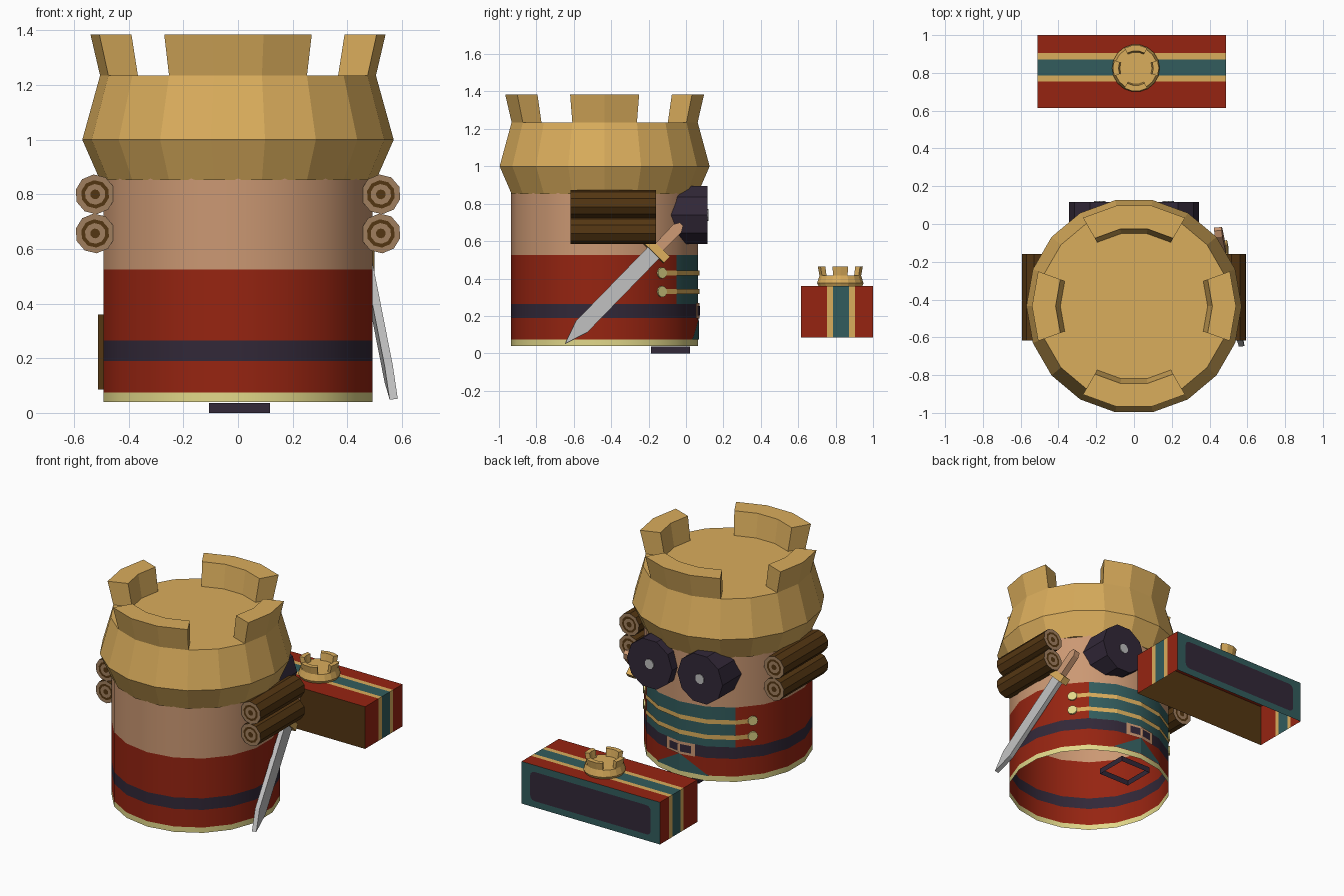
import bpy, bmesh, math
from mathutils import Vector, Matrix

if "Cube" in bpy.data.objects:
    bpy.data.objects.remove(bpy.data.objects["Cube"])

def srgb(r, g, b):
    return [((c / 255 + 0.055) / 1.055) ** 2.4 for c in (r, g, b)] + [1]

COL = {}
for n, c in dict(gold=(218, 173, 92), red=(150, 36, 17), teal=(50, 92, 93), skin=(203, 152, 115),
                 dark=(50, 40, 56), pale=(226, 216, 138), bark=(84, 54, 18),
                 wood=(160, 127, 95), steel=(190, 190, 190)).items():
    COL[n] = bpy.data.materials.new(n)
    COL[n].diffuse_color = srgb(*c)

CY, R = -0.435, 0.5          # tower axis and radius

def make(name, bm, *mats, smooth=None, normals=True):
    if normals:
        bmesh.ops.recalc_face_normals(bm, faces=bm.faces)
    me = bpy.data.meshes.new(name)
    bm.to_mesh(me)
    bm.free()
    ob = bpy.data.objects.new(name, me)
    bpy.context.collection.objects.link(ob)
    for m in mats:
        me.materials.append(COL[m])
    if smooth:
        bpy.ops.object.select_all(action='DESELECT')
        ob.select_set(True)
        bpy.context.view_layer.objects.active = ob
        bpy.ops.object.shade_smooth_by_angle(angle=math.radians(smooth))
    return ob

def polar(r, deg, z, c=(0, 0)):
    a = math.radians(deg)
    return (c[0] + r * math.cos(a), c[1] + r * math.sin(a), z)

def grid(bm, rows, closed=False):
    """Skin rows of points with quads; returns the new faces."""
    vs = [[bm.verts.new(p) for p in row] for row in rows]
    n = len(rows[0])
    return vs, [bm.faces.new((a[i], a[(i + 1) % n], b[(i + 1) % n], b[i]))
                for a, b in zip(vs, vs[1:]) for i in range(n if closed else n - 1)]

# --- body: open 18-sided tube, coloured by height and by the coat front
bm = bmesh.new()
levels = [0.04, 0.075, 0.19, 0.265, 0.525, 0.87]
_, faces = grid(bm, [[polar(R, 10 + 20 * i, z, (0, CY)) for i in range(18)] for z in levels], True)
for k, f in enumerate(faces):
    ring, seg = divmod(k, 18)
    f.material_index = (0, 1, 2, 1, 3)[ring]
    if ring == 3 and 2 <= seg <= 5:
        f.material_index = 4
make("body", bm, "pale", "red", "dark", "skin", "teal", smooth=30, normals=False)

# --- thin plates following the facets of the body
def surf(deg, z, off):
    d = (deg - 10) % 20 - 10
    return polar(R * math.cos(math.radians(10)) / math.cos(math.radians(d)) + off, deg, z, (0, CY))

def patch(name, a0, a1, step, bottom, top, mat, off):
    bm = bmesh.new()
    angs = range(a0, a1 + 1, step)
    grid(bm, [[surf(a, bottom, off) for a in angs],
              [surf(a, top(a) if callable(top) else top, off) for a in angs]])
    make(name, bm, mat, normals=False)

patch("coat_tail_opening", 68, 112, 2, 0.075, lambda a: 0.188 - abs(a - 90) / 22 * 0.112, "teal", 0.004)
patch("buckle_frame", 78, 102, 4, 0.187, 0.268, "skin", 0.006)
patch("buckle_inside", 81, 99, 3, 0.203, 0.252, "dark", 0.009)
patch("buckle_pin", 89, 91, 1, 0.203, 0.252, "skin", 0.011)

def cylinder(bm, r, depth, n, mtx):
    bmesh.ops.create_cone(bm, cap_ends=True, segments=n, radius1=r, radius2=r, depth=depth, matrix=mtx)

for z in (0.33, 0.43):
    patch("coat_braid", 38, 142, 4, z - 0.014, z + 0.014, "gold", 0.006)
    for a in (38, 142):
        bm = bmesh.new()
        cylinder(bm, 0.03, 0.015, 12, Matrix.Translation(surf(a, z, 0.003)) @
                 Matrix.Rotation(math.radians(a), 4, 'Z') @ Matrix.Rotation(math.pi / 2, 4, 'Y'))
        make("coat_button", bm, "pale")

# --- crown: 18-sided lathed drum with four merlons
def crown(name, c, profile, ri0, ro1, ri1, ztop):
    bm = bmesh.new()
    vs, _ = grid(bm, [[polar(r, 20 * i, z, c) for i in range(18)] for r, z in profile], True)
    bm.faces.new(vs[-1])
    bm.faces.new(vs[0])
    ro0, z0 = profile[-1]
    for a0, a1 in ((-20, 20), (60, 120), (160, 200), (240, 300)):
        angs = range(a0, a1 + 1, 20)
        loop = ((ro0, z0), (ro1, ztop), (ri1, ztop), (ri0, z0))
        cols, _ = grid(bm, [[polar(r, a, z, c) for r, z in loop] for a in angs], True)
        bm.faces.new(cols[0])
        bm.faces.new(cols[-1])
    make(name, bm, "gold", smooth=15)

crown("crown_head", (0, CY), [(0.505, 0.852), (0.57, 1.0), (0.505, 1.235)], 0.39, 0.54, 0.415, 1.385)
crown("box_crown", (0.01, 0.825), [(0.118, 0.358), (0.126, 0.375), (0.113, 0.415)], 0.085, 0.122, 0.092, 0.463)

# --- eyes
for s in (-1, 1):
    bm = bmesh.new()
    rot = Matrix.Rotation(math.pi / 2, 4, 'X')
    cylinder(bm, 0.163, 0.22, 10, Matrix.Translation((s * 0.182, 0.006, 0.74)) @ rot
             @ Matrix.Rotation(math.pi / 10, 4, 'Z'))
    make("eye", bm, "dark")
    bm = bmesh.new()
    cylinder(bm, 0.032, 0.008, 10, Matrix.Translation((s * 0.182, 0.117, 0.74)) @ rot)
    make("pupil", bm, "steel")

# --- log curls at both sides, with growth rings on the ends
for s in (-1, 1):
    for z in (0.80, 0.657):
        c = (s * 0.523, z)
        bm = bmesh.new()
        radii = [0.073, 0.052, 0.038, 0.018]
        def ring(r, y):
            return [(c[0] + r * math.cos(t), y, c[1] + r * math.sin(t))
                    for t in (math.radians(22.5 + 36 * i) for i in range(10))]
        rows = [ring(r, -0.617) for r in radii[::-1]] + [ring(r, -0.16) for r in radii]
        vs, faces = grid(bm, rows, True)
        for k, f in enumerate(faces):
            f.material_index = (1, 0, 1, 0, 1, 0, 1)[k // 10]
        bm.faces.new(vs[0])
        bm.faces.new(vs[-1])
        make("hair_log", bm, "bark", "wood")

# --- foot: small open rectangular loop under the hem
bm = bmesh.new()
rect = [(-0.107, -0.187), (0.117, -0.187), (0.117, 0.022), (-0.107, 0.022)]
grid(bm, [[(x, y, z) for x, y in rect] for z in (0, 0.037)], True)
make("foot_loop", bm, "dark")

# --- sword: flat outlines extruded in a tilted frame
tip, end = Vector((0.57, -0.648, 0.05)), Vector((0.445, -0.03, 0.685))
u = (end - tip).normalized()
w = Vector((1, 0, 0)) - u * u.x
w.normalize()
v = u.cross(w)

def slab(name, outline, thick, mat):
    bm = bmesh.new()
    rows = [[tip + u * a + v * b + w * t for a, b in outline] for t in (-thick / 2, thick / 2)]
    vs, _ = grid(bm, rows, True)
    bm.faces.new(vs[0])
    bm.faces.new(vs[1])
    make(name, bm, mat)

def bar(a0, a1, h):
    return [(a0, -h), (a1, -h), (a1, h), (a0, h)]

slab("sword_blade", [(0, 0), (0.13, -0.043), (0.69, -0.043), (0.69, 0.043), (0.13, 0.043)], 0.03, "steel")
slab("sword_guard", bar(0.685, 0.73, 0.078), 0.05, "gold")
slab("sword_grip", [(0.73, -0.028), (0.87, -0.03), (0.90, -0.012), (0.90, 0.012), (0.87, 0.03), (0.73, 0.028)],
     0.04, "skin")

# --- striped box, open underneath
X0, X1, Y0, Y1, Z0, Z1 = -0.512, 0.487, 0.615, 1.0, 0.085, 0.36
bm = bmesh.new()
ys = [Y0, 0.755, 0.787, 0.872, 0.904, Y1]
_, faces = grid(bm, [[(x, y, z) for y in ys] for x, z in ((X0, Z0), (X0, Z1), (X1, Z1), (X1, Z0))])
for k, f in enumerate(faces):
    f.material_index = (0, 1, 2, 1, 0)[k % 5]
for y, m in ((Y0, 3), (Y1, 2)):
    f = bm.faces.new([bm.verts.new(p) for p in ((X0, y, Z0), (X1, y, Z0), (X1, y, Z1), (X0, y, Z1))])
    f.material_index = m
bmesh.ops.remove_doubles(bm, verts=bm.verts, dist=1e-5)
make("box", bm, "red", "gold", "teal", "bark")

# dark rounded panel on the box face
bm = bmesh.new()
hx, hz, r = 0.435, 0.095, 0.03
pts = []
for q, (sx, sz) in enumerate(((1, 1), (-1, 1), (-1, -1), (1, -1))):
    for k in range(4):
        a = math.radians(90 * q + 30 * k)
        pts.append(((X0 + X1) / 2 + sx * (hx - r) + r * math.cos(a), Y1 + 0.003,
                    (Z0 + Z1) / 2 + sz * (hz - r) + r * math.sin(a)))
bm.faces.new([bm.verts.new(p) for p in pts[::-1]])
make("box_panel", bm, "dark", normals=False)

for m in bpy.data.materials:
    if m.users and not m.is_grease_pencil:
        m.use_nodes = True
        m.node_tree.nodes["Principled BSDF"].inputs["Base Color"].default_value = m.diffuse_color
